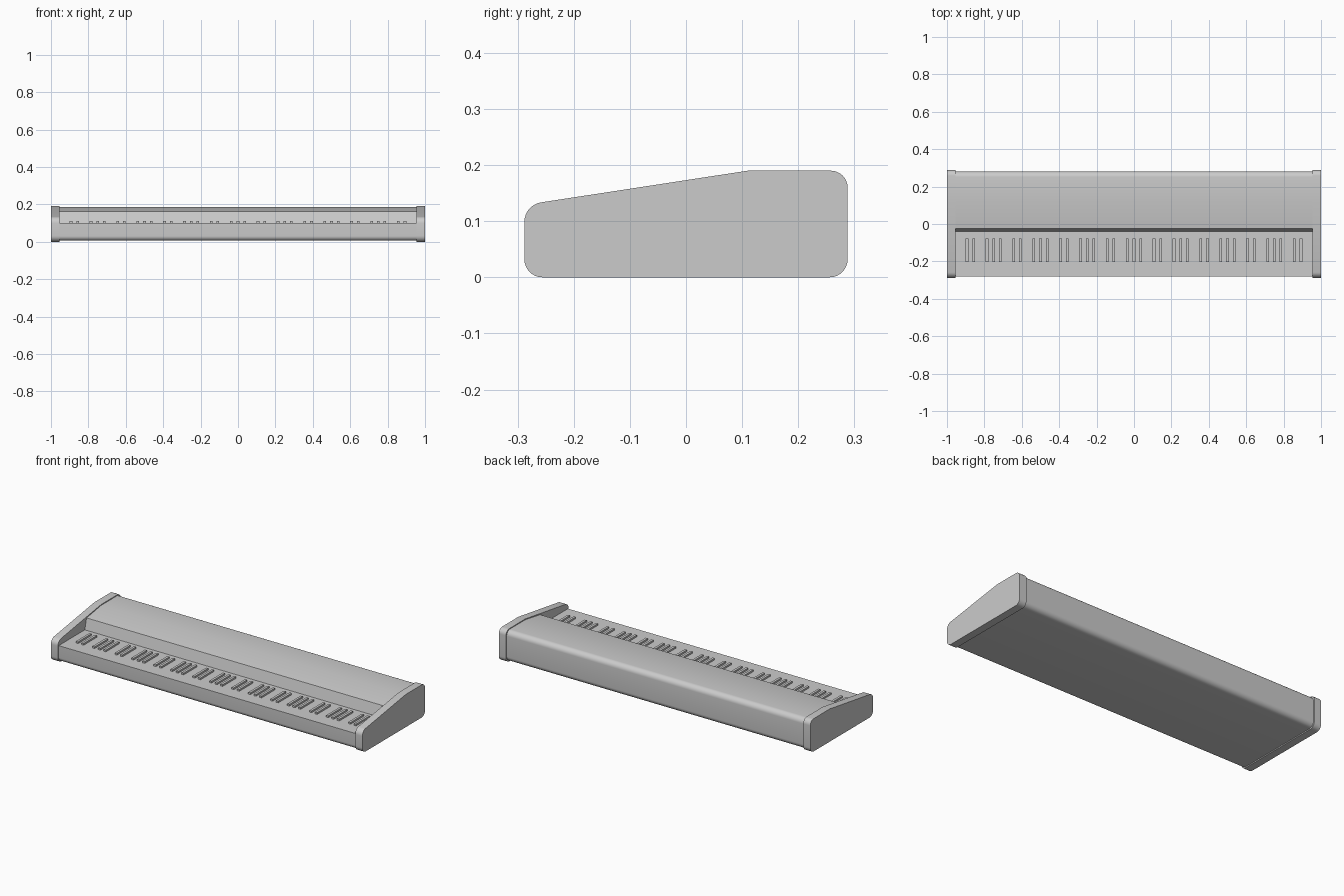
import bpy
import bmesh
import math
from mathutils import Vector

cube = bpy.data.objects.get("Cube")
if cube:
    bpy.data.objects.remove(cube, do_unlink=True)

# Single plain grey finish
grey = bpy.data.materials.new("plain_grey")
grey.use_nodes = True
colour = (0.6, 0.6, 0.6, 1)
grey.diffuse_color = colour
grey.node_tree.nodes["Principled BSDF"].inputs["Base Color"].default_value = colour


def rounded(corners, steps=8):
    """Turn (y, z, radius) corners into an outline with filleted corners."""
    outline = []
    n = len(corners)
    for i, (y, z, r) in enumerate(corners):
        p = Vector((y, z))
        if r == 0:
            outline.append(p)
            continue
        a = (Vector(corners[i - 1][:2]) - p).normalized()
        b = (Vector(corners[(i + 1) % n][:2]) - p).normalized()
        half = a.angle(b) / 2
        centre = p + (a + b).normalized() * (r / math.sin(half))
        start = (p + a * (r / math.tan(half)) - centre).normalized()
        end = (p + b * (r / math.tan(half)) - centre).normalized()
        for k in range(steps + 1):
            outline.append(centre + start.slerp(end, k / steps) * r)
    return outline


def finish(name, bm):
    bmesh.ops.recalc_face_normals(bm, faces=bm.faces)
    mesh = bpy.data.meshes.new(name)
    bm.to_mesh(mesh)
    bm.free()
    mesh.materials.append(grey)
    for poly in mesh.polygons:
        poly.use_smooth = True
    mesh.set_sharp_from_angle(angle=math.radians(30))
    obj = bpy.data.objects.new(name, mesh)
    bpy.context.collection.objects.link(obj)


def extrude_profile(name, outline, x0, x1):
    bm = bmesh.new()
    face = bm.faces.new([bm.verts.new((x0, p.x, p.y)) for p in outline])
    moved = bmesh.ops.extrude_face_region(bm, geom=[face], use_keep_orig=True)
    verts = [v for v in moved["geom"] if isinstance(v, bmesh.types.BMVert)]
    bmesh.ops.translate(bm, verts=verts, vec=(x1 - x0, 0, 0))
    finish(name, bm)


CAP_IN = 0.955
BED_Z = 0.1

# Main case: front rail, flat key bed, sloping fallboard and hood
case = rounded([
    (-0.281, 0.006, 0.025), (0.281, 0.006, 0.03), (0.281, 0.185, 0.03),
    (0.11, 0.185, 0), (-0.025, 0.163, 0), (-0.041, BED_Z, 0), (-0.281, BED_Z, 0),
])
extrude_profile("case", case, -CAP_IN, CAP_IN)

# End cheeks
cheek = rounded([
    (-0.288, 0, 0.032), (0.288, 0, 0.032), (0.288, 0.19, 0.03),
    (0.11, 0.19, 0), (-0.288, 0.129, 0.035),
])
extrude_profile("left_cheek", cheek, CAP_IN, 1)
extrude_profile("right_cheek", cheek, -1, -CAP_IN)

# Raised keys in alternating groups of two and three
OCTAVE = 0.25
PITCH = OCTAVE / 7
bm = bmesh.new()
for octave in range(8):
    slots = (0, 1, 3, 4, 5) if octave < 7 else (0, 1)
    for slot in slots:
        x = -0.893 + octave * OCTAVE + slot * PITCH
        made = bmesh.ops.create_cube(bm, size=1)["verts"]
        bmesh.ops.scale(bm, verts=made, vec=(0.014, 0.124, 0.02))
        bmesh.ops.translate(bm, verts=made, vec=(x, -0.14, BED_Z))
finish("raised_keys", bm)
